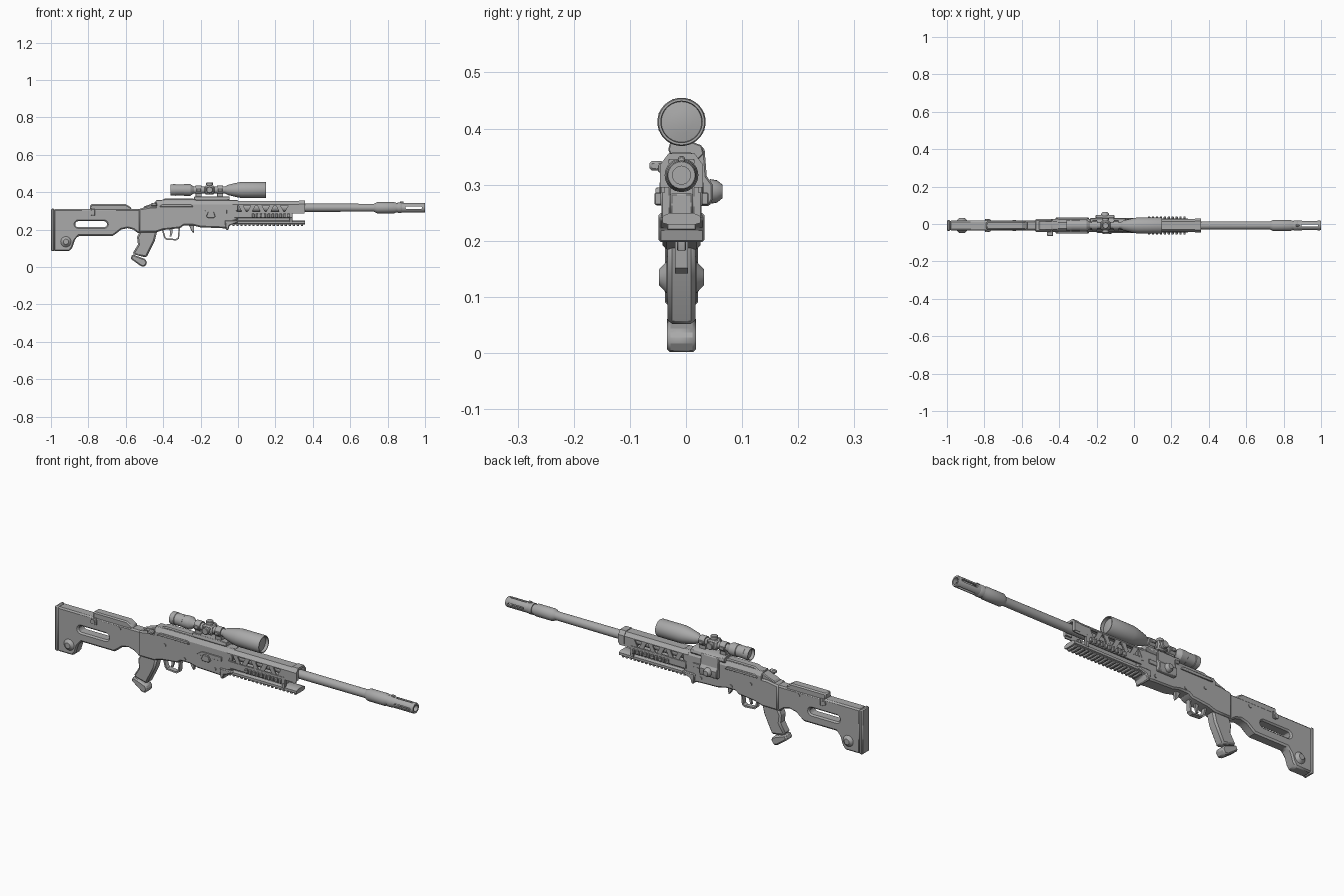
import bpy, bmesh, math
from mathutils import Vector

CY, BZ, SZ = -0.008, 0.317, 0.412      # centre plane, barrel axis and scope axis heights
grey = bpy.data.materials.new("gunmetal grey")
grey.diffuse_color = (0.40, 0.40, 0.40, 1)


def finish(name, bm, bevel=0, cutters=(), angle=30):
    bmesh.ops.remove_doubles(bm, verts=bm.verts, dist=1e-6)
    bmesh.ops.recalc_face_normals(bm, faces=bm.faces)
    me = bpy.data.meshes.new(name)
    bm.to_mesh(me)
    bm.free()
    ob = bpy.data.objects.new(name, me)
    bpy.context.collection.objects.link(ob)
    me.materials.append(grey)
    bpy.ops.object.select_all(action='DESELECT')
    bpy.context.view_layer.objects.active = ob
    ob.select_set(True)
    for c in cutters:
        m = ob.modifiers.new("cut", 'BOOLEAN')
        m.object, m.operation, m.solver = c, 'DIFFERENCE', 'EXACT'
        bpy.ops.object.modifier_apply(modifier=m.name)
        bpy.data.objects.remove(c)
    if bevel:
        m = ob.modifiers.new("bevel", 'BEVEL')
        m.width, m.segments, m.limit_method = bevel, 1, 'ANGLE'
        m.angle_limit = math.radians(40)
    bpy.ops.object.shade_smooth_by_angle(angle=math.radians(angle))
    return ob


def extrude(name, pts, vec, bevel=0, cutters=()):
    bm = bmesh.new()
    f = bm.faces.new([bm.verts.new(p) for p in pts])
    r = bmesh.ops.extrude_face_region(bm, geom=[f], use_keep_orig=True)
    bmesh.ops.translate(bm, vec=vec, verts=[g for g in r['geom'] if isinstance(g, bmesh.types.BMVert)])
    return finish(name, bm, bevel, cutters)


def side(name, pts, half, bevel=0, cutters=(), y=CY):
    """Side outline (x, z) given thickness across y."""
    return extrude(name, [(x, y - half, z) for x, z in pts], (0, 2 * half, 0), bevel, cutters)


def section(name, pts, x0, x1, bevel=0, cutters=()):
    """Cross-section (y, z) run along x."""
    return extrude(name, [(x0, CY + y, z) for y, z in pts], (x1 - x0, 0, 0), bevel, cutters)


def box(name, x0, x1, y0, y1, z0, z1, bevel=0):
    return extrude(name, [(x0, y0, z0), (x1, y0, z0), (x1, y1, z0), (x0, y1, z0)], (0, 0, z1 - z0), bevel)


def lathe(name, prof, origin, axis='X', n=32, cutters=()):
    """Revolve (distance, radius) pairs about an axis through origin."""
    a = {'X': Vector((1, 0, 0)), 'Y': Vector((0, 1, 0)), 'Z': Vector((0, 0, 1))}[axis]
    u = Vector((a.y, a.z, a.x))
    v = a.cross(u)
    bm = bmesh.new()
    rings = [[bm.verts.new(Vector(origin) + a * d + (u * math.cos(t) + v * math.sin(t)) * r)
              for t in (2 * math.pi * i / n for i in range(n))] for d, r in prof]
    for p, q in zip(rings, rings[1:]):
        for i in range(n):
            bm.faces.new((p[i], p[(i + 1) % n], q[(i + 1) % n], q[i]))
    return finish(name, bm, cutters=cutters)


def slot(x0, x1, z, r, half):
    """Round-ended slot cutter."""
    pts = [(x1 - r + r * math.sin(t), z + r * math.cos(t)) for t in (math.pi * i / 6 for i in range(7))]
    pts += [(x0 + r - r * math.sin(t), z - r * math.cos(t)) for t in (math.pi * i / 6 for i in range(7))]
    return side("slot_cutter", pts, half)


# Stock with its through slot, butt pad, hinge boss and cheek rest
side("stock", [(-.985, .31), (-.50, .31), (-.50, .185), (-.53, .178), (-.56, .20), (-.59, .208), (-.625, .20),
               (-.65, .18), (-.67, .166), (-.855, .166), (-.872, .145), (-.885, .105), (-.90, .085), (-.985, .085)],
     .027, .007, [slot(-.87, -.70, .229, .016, .1)])
box("butt_pad", -1, -.982, CY - .029, CY + .029, .085, .312, .005)
lathe("stock_boss", [(-.04, 0), (-.04, .014), (-.027, .028), (.027, .028), (.04, .014), (.04, 0)],
      (-.92, CY, .135), 'Y', 24)
side("cheek_rest", [(-.79, .30), (-.79, .336), (-.60, .336), (-.57, .318), (-.57, .30)], .023, .006)
for s in (-1, 1):
    side("cheek_rest_bracket", [(-.785, .31), (-.765, .31), (-.765, .275), (-.785, .275)], .004, .002, y=CY + s * .027)
    lathe("stock_screw", [(-.004, 0), (-.004, .01), (.004, .01), (.004, 0)], (-.64, CY + s * .026, .29), 'Y', 12)
    lathe("pivot_screw", [(-.004, 0), (-.004, .012), (.004, .012), (.004, 0)], (-.785, CY + s * .03, .29), 'Y', 12)

# Pistol grip with flared base
side("grip", [(-.52, .20), (-.43, .20), (-.445, .14), (-.49, .05), (-.565, .07), (-.535, .12), (-.54, .16)], .025, .008)
side("grip_base", [(-.575, .045), (-.565, .068), (-.495, .042), (-.485, .022), (-.50, 0), (-.52, .005)], .026, .006)

# Chassis and receiver
side("chassis", [(-.53, .312), (-.47, .322), (-.02, .322), (0, .30), (0, .25), (-.05, .238), (-.06, .205), (-.09, .208),
                 (-.20, .212), (-.24, .222), (-.29, .222), (-.31, .208), (-.40, .198), (-.44, .185), (-.53, .185)],
     .034, .007)
section("receiver", [(-.034, .30), (.034, .30), (.034, .335), (.02, .357), (-.02, .357), (-.034, .335)], -.44, 0, .003)
side("receiver_cover", [(-.47, .31), (-.42, .352), (-.39, .366), (-.24, .366), (-.20, .354), (-.20, .31)], .021, .005)
side("rear_bridge", [(-.52, .30), (-.50, .325), (-.47, .335), (-.43, .352), (-.42, .30)], .025, .004)
for s in (-1, 1):
    y = CY + s * .036
    side("cover_rail", [(-.42, .322), (-.405, .336), (-.25, .336), (-.24, .322)], .006, .002, y=y)
    side("body_panel", [(-.20, .285), (-.17, .305), (-.06, .305), (-.06, .285)], .003, .001, y=y)
    for x, z in ((-.38, .28), (-.27, .24), (-.10, .235)):
        lathe("body_pin", [(-.004, 0), (-.004, .008), (.004, .008), (.004, 0)], (x, CY + s * .034, z), 'Y', 12)

# Bolt handle on the front side, selector and lower hook
lathe("bolt_arm", [(-.034, 0), (-.034, .007), (.03, .007), (.03, 0)], (-.44, CY - .02, .333), 'Y', 12)
box("bolt_knob", -.465, -.432, -.065, -.04, .325, .342, .004)
side("selector", [(-.17, .27), (-.16, .295), (-.13, .295), (-.12, .27), (-.13, .263), (-.16, .263)], .006, .002, y=-.048)
side("hand_stop", [(-.07, .24), (-.065, .20), (-.052, .197), (-.045, .222), (.0, .238), (.0, .25), (-.07, .25)],
     .041, .004)

# Trigger guard, trigger and catch
side("trigger_guard", [(-.41, .21), (-.395, .155), (-.385, .146), (-.33, .142), (-.315, .152), (-.31, .21), (-.317, .21),
                       (-.322, .157), (-.333, .15), (-.382, .154), (-.388, .16), (-.402, .21)], .012)
side("trigger", [(-.37, .21), (-.362, .185), (-.366, .163), (-.357, .163), (-.35, .185), (-.35, .21)], .005)
side("catch", [(-.265, .23), (-.25, .195), (-.238, .18), (-.234, .195), (-.235, .23)], .008, .002)

# Open-bottomed handguard with triangular windows
cuts = []
for i in range(6):
    x, up = -.002 + .05 * i, i % 2 == 0
    zs = (.298, .33) if up else (.33, .298)
    cuts.append(side("window_cutter", [(x - .021, zs[0]), (x + .021, zs[0]), (x + .004, zs[1]), (x - .004, zs[1])], .1))
section("handguard", [(-.036, .285), (-.036, .335), (-.022, .353), (.022, .353), (.036, .335), (.036, .285),
                      (.03, .285), (.03, .332), (.019, .347), (-.019, .347), (-.03, .332), (-.03, .285)],
        -.03, .355, 0, cuts)
section("handguard_cap", [(-.038, .295), (-.038, .336), (-.023, .356), (.023, .356), (.038, .336), (.038, .295),
                          (.022, .295), (.022, .345), (-.022, .345), (-.022, .295)], .325, .358)
for s in (-1, 1):
    box("handguard_lower", -.02, .29, CY + s * .033 - .004, CY + s * .033 + .004, .262, .298, .002)
    box("handguard_post", .275, .292, CY + s * .028 - .008, CY + s * .028 + .008, .24, .30, .002)
    for i in range(10):
        x = .075 + .021 * i
        box("side_rail_rib", x, x + .012, CY + s * .041 - .007, CY + s * .041 + .007, .264, .286, .002)
box("inner_core", -.02, .28, CY - .02, CY + .02, .245, .285, .003)

# Lower rail with teeth
section("lower_rail", [(-.02, .228), (-.034, .232), (-.034, .244), (-.02, .25), (.02, .25), (.034, .244), (.034, .232),
                       (.02, .228)], -.05, .357)
for i in range(18):
    x = -.03 + .0215 * i
    box("rail_tooth", x, x + .012, CY - .026, CY + .026, .219, .232, .002)

# Barrel, muzzle sleeve and slotted brake
lathe("barrel", [(-.05, 0), (-.05, .023), (.75, .021), (.75, 0)], (0, CY, BZ))
lathe("muzzle_sleeve", [(.725, .02), (.735, .026), (.745, .03), (.835, .03), (.85, .024), (.87, .024), (.87, 0),
                        (.725, 0), (.725, .02)], (0, CY, BZ))
lathe("muzzle_ring", [(.853, 0), (.853, .028), (.872, .028), (.878, .025), (.878, 0)], (0, CY, BZ))
slits = [slot(.895, .985, BZ, .006, .1)]
slits.append(box("slit_cutter", .895, .985, CY - .006, CY + .006, BZ - .1, BZ + .1))
lathe("muzzle_brake", [(.86, 0), (.86, .026), (.994, .026), (1, .024), (1, .016), (.882, .016), (.882, 0)],
      (0, CY, BZ), cutters=slits)
box("front_bump", .866, .884, CY - .005, CY + .005, BZ + .02, BZ + .034, .002)

# Scope body with recessed lenses
lathe("scope", [(-.345, 0), (-.345, .024), (-.36, .026), (-.36, .03), (-.335, .031), (-.333, .029), (-.29, .029),
                (-.288, .031), (-.255, .031), (-.235, .018), (-.07, .018), (-.055, .027), (.0, .04), (.02, .043),
                (.145, .043), (.15, .041), (.15, .037), (.135, .036), (.138, .02), (.14, 0)], (0, CY, SZ), n=40)
box("turret_block", -.18, -.125, CY - .023, CY + .023, SZ - .023, SZ + .023, .006)
knob = [(0, 0), (0, .014), (.026, .014), (.026, .018), (.038, .018), (.041, .015), (.041, 0)]
lathe("top_turret", knob, (-.152, CY, SZ), 'Z', 20)
lathe("side_turret", [(-d, r) for d, r in knob], (-.152, CY, SZ), 'Y', 20)
lathe("focus_turret", knob, (-.152, CY, SZ), 'Y', 20)

# Scope rings, base and side clamp
for x in (-.21, -.095):
    lathe("scope_ring", [(-.016, 0), (-.016, .024), (.016, .024), (.016, 0)], (x, CY, SZ), n=24)
    box("ring_foot", x - .016, x + .016, CY - .014, CY + .014, .368, .40, .002)
    for s in (-1, 1):
        box("ring_lug", x - .012, x + .012, CY + s * .024 - .005, CY + s * .024 + .005, SZ - .008, SZ + .008, .002)
section("scope_base", [(-.018, .352), (-.024, .362), (-.02, .376), (.02, .376), (.036, .37), (.04, .355), (.03, .345)],
        -.235, -.045, .002)
section("side_clamp", [(.03, .262), (.05, .262), (.056, .275), (.056, .30), (.045, .315), (.041, .365), (.03, .37)],
        -.205, -.105, .003)
lathe("clamp_knob", [(0, 0), (0, .022), (.012, .02), (.022, .012), (.022, 0)], (-.155, .043, .288), 'Y', 20)
